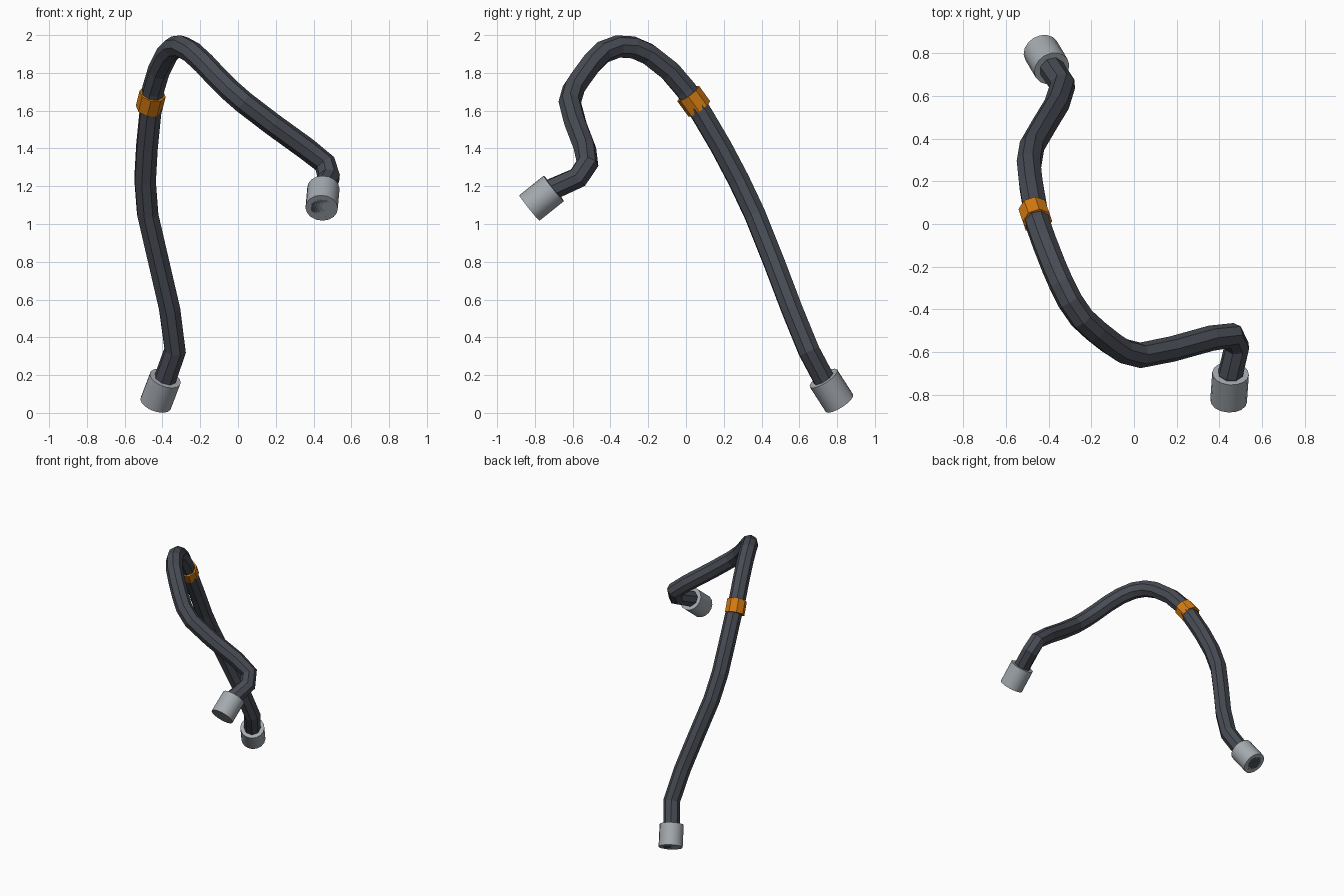
import bpy
import math
from mathutils import Vector

cube = bpy.data.objects.get("Cube")
if cube:
    bpy.data.objects.remove(cube, do_unlink=True)


def material(name, rgb):
    mat = bpy.data.materials.new(name)
    mat.use_nodes = True
    mat.diffuse_color = (*rgb, 1)
    mat.node_tree.nodes["Principled BSDF"].inputs["Base Color"].default_value = (*rgb, 1)
    return mat


def tube(name, points, radius, mat, tilt=0.0):
    """Flat-sided octagonal tube swept along the points."""
    curve = bpy.data.curves.new(name, "CURVE")
    curve.dimensions = "3D"
    curve.bevel_depth = radius
    curve.bevel_resolution = 2
    curve.use_fill_caps = True
    spline = curve.splines.new("POLY")
    spline.points.add(len(points) - 1)
    spline.use_smooth = False
    for p, co in zip(spline.points, points):
        p.co = (*co, 1)
        p.tilt = tilt
    curve.materials.append(mat)
    obj = bpy.data.objects.new(name, curve)
    bpy.context.collection.objects.link(obj)
    return obj


def cylinder(name, start, end, radius, sides, mat, smooth):
    """Cylinder between two points."""
    a, b = Vector(start), Vector(end)
    bpy.ops.mesh.primitive_cylinder_add(
        vertices=sides, radius=radius, depth=(b - a).length, location=(a + b) / 2,
        rotation=(b - a).to_track_quat("Z", "Y").to_euler())
    obj = bpy.context.object
    obj.name = name
    obj.data.materials.append(mat)
    if smooth:
        bpy.ops.object.shade_smooth_by_angle(angle=math.radians(40))
    return obj


rubber = material("dark grey rubber", (0.065, 0.072, 0.089))
metal = material("light grey metal", (0.37, 0.40, 0.43))
orange = material("orange", (0.67, 0.20, 0.006))

# Hose centre line, from the low end over the arch to the raised end
path = [
    (-0.435, 0.812, 0.052), (-0.385, 0.728, 0.183), (-0.333, 0.65, 0.33),
    (-0.362, 0.56, 0.55), (-0.42, 0.465, 0.80), (-0.478, 0.365, 1.05),
    (-0.492, 0.28, 1.23), (-0.482, 0.185, 1.41), (-0.465, 0.085, 1.58),
    (-0.45, 0.00, 1.71), (-0.42, -0.085, 1.81), (-0.375, -0.20, 1.90),
    (-0.34, -0.28, 1.935), (-0.30, -0.36, 1.94), (-0.245, -0.44, 1.91),
    (-0.18, -0.50, 1.85), (-0.11, -0.555, 1.775), (-0.05, -0.595, 1.715),
    (0.03, -0.615, 1.645), (0.18, -0.585, 1.53), (0.36, -0.535, 1.40),
    (0.46, -0.522, 1.32), (0.482, -0.572, 1.245), (0.452, -0.70, 1.188),
    (0.443, -0.829, 1.085),
]
tube("hose", path, 0.06, rubber)

# Marker band around the hose
tube("marker_band", [(-0.472, 0.07, 1.61), (-0.452, 0.012, 1.69)], 0.071, orange,
     math.radians(22.5))

# End fittings
cylinder("low_end_fitting", path[0], path[1], 0.086, 16, metal, True)
cylinder("raised_end_fitting", path[-1], path[-2], 0.086, 16, metal, True)
